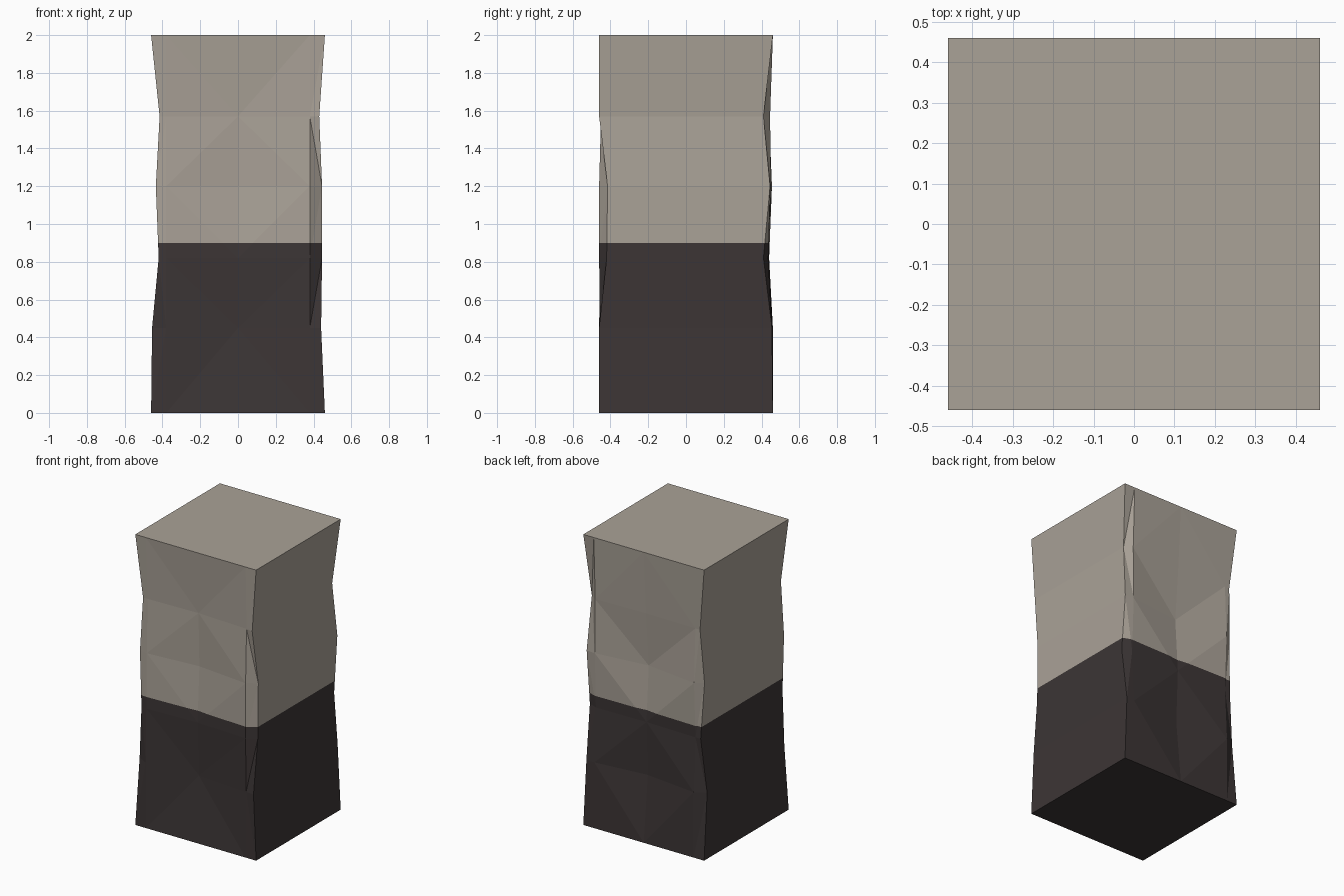
import bpy, bmesh
from mathutils import Vector

if "Cube" in bpy.data.objects:
    bpy.data.objects.remove(bpy.data.objects["Cube"])


def material(name, rgb):
    m = bpy.data.materials.new(name)
    m.diffuse_color = (*rgb, 1)
    m.use_nodes = True
    m.node_tree.nodes["Principled BSDF"].inputs["Base Color"].default_value = m.diffuse_color
    return m


light = material("warm_grey_stone", (0.40, 0.36, 0.31))
dark = material("dark_base_stone", (0.045, 0.036, 0.036))

# Each ring: height, left and right x, then (corner, column, middle, column, corner)
# depths for the front (right to left) and the back (left to right)
RINGS = [
    (0.00, -.46, .46, (.46, .46, .46, .46, .46), (.46, .46, .46, .46, .46)),
    (0.45, -.455, .44, (.46, .455, .425, .46, .42), (.42, .46, .415, .455, .455)),
    (0.82, -.42, .445, (.42, .46, .44, .455, .45), (.44, .44, .43, .435, .41)),
    (1.20, -.435, .445, (.415, .46, .42, .45, .445), (.42, .455, .405, .45, .445)),
    (1.57, -.415, .43, (.46, .45, .43, .44, .44), (.44, .44, .435, .445, .41)),
    (2.00, -.46, .46, (.46, .46, .46, .46, .46), (.46, .46, .46, .46, .46)),
]
COLUMN = 0.38

bm = bmesh.new()
rings = []
for z, xl, xr, front, back in RINGS:
    xs = (xr, COLUMN, 0, -COLUMN, xl)
    pts = [(x, -y, z) for x, y in zip(xs, front)]
    pts += [(x, y, z) for x, y in zip(reversed(xs), back)]
    rings.append([bm.verts.new(p) for p in pts])

# Faceted walls: the diagonals fan from the middle or from the columns
FAN_FRONT = (True, False, False, True, False)
FAN_BACK = (False, True, False, False, True)
for band in range(len(rings) - 1):
    lo, hi = rings[band], rings[band + 1]
    for i in range(10):
        j = (i + 1) % 10
        fan = FAN_FRONT[band] if i < 5 else FAN_BACK[band]
        right_half = i % 5 < 2
        if i % 5 == 4:
            rising = i == 4                      # plain side walls
        else:
            rising = fan == right_half
        if rising:
            tris = ((lo[i], lo[j], hi[j]), (lo[i], hi[j], hi[i]))
        else:
            tris = ((lo[i], lo[j], hi[i]), (lo[j], hi[j], hi[i]))
        for t in tris:
            bm.faces.new(t)
bm.faces.new(rings[0])
bm.faces.new(rings[-1])

# Colour boundary
bmesh.ops.bisect_plane(bm, geom=bm.verts[:] + bm.edges[:] + bm.faces[:],
                       plane_co=Vector((0, 0, 0.9)), plane_no=Vector((0, 0, 1)))
bmesh.ops.recalc_face_normals(bm, faces=bm.faces[:])
for f in bm.faces:
    f.material_index = int(f.calc_center_median().z < 0.9)

mesh = bpy.data.meshes.new("stone_pillar")
bm.to_mesh(mesh)
bm.free()
mesh.materials.append(light)
mesh.materials.append(dark)
pillar = bpy.data.objects.new("stone_pillar", mesh)
bpy.context.collection.objects.link(pillar)
